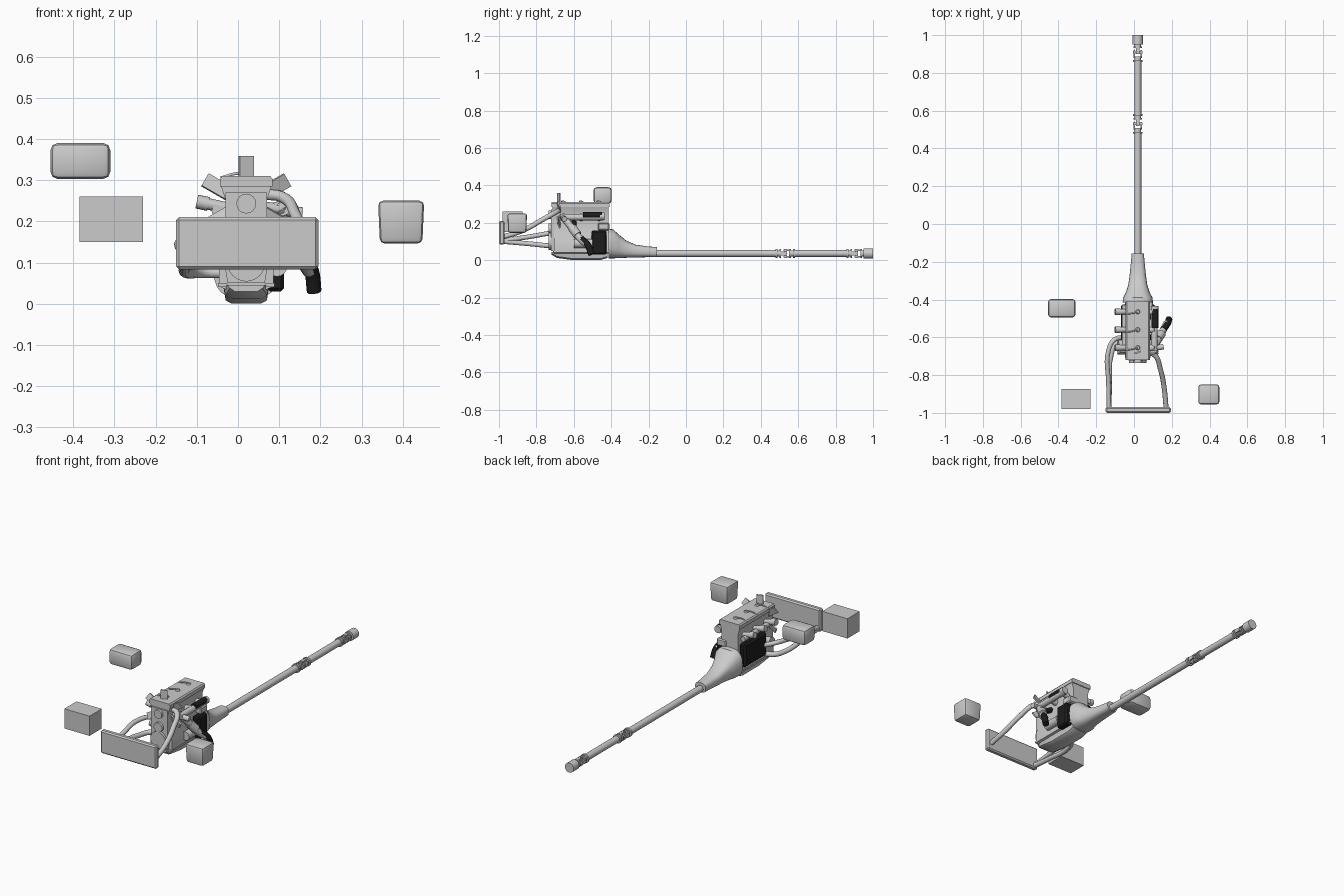
import bpy, bmesh, math
from mathutils import Vector, Matrix

if "Cube" in bpy.data.objects:
    bpy.data.objects.remove(bpy.data.objects["Cube"])

CX = 0.02          # engine centre line
SZ = 0.036         # drive shaft height
black = bpy.data.materials.new("black_rubber")
black.diffuse_color = (0.012, 0.012, 0.012, 1)
black.use_nodes = True
black.node_tree.nodes["Principled BSDF"].inputs["Base Color"].default_value = black.diffuse_color

def finish(name, bm, mat=None, smooth=True):
    bmesh.ops.recalc_face_normals(bm, faces=bm.faces)
    me = bpy.data.meshes.new(name)
    bm.to_mesh(me)
    bm.free()
    ob = bpy.data.objects.new(name, me)
    bpy.context.collection.objects.link(ob)
    if mat:
        me.materials.append(mat)
    if smooth:
        bpy.ops.object.select_all(action='DESELECT')
        ob.select_set(True)
        bpy.context.view_layer.objects.active = ob
        bpy.ops.object.shade_smooth_by_angle(angle=math.radians(35))
    return ob

def box(name, x, y, z, bevel=0, mat=None, seg=1, bottom=1.0):
    """Box from ranges; bottom < 1 tapers the lower face."""
    bm = bmesh.new()
    bmesh.ops.create_cube(bm, size=1)
    c = [(a[0] + a[1]) / 2 for a in (x, y, z)]
    s = [a[1] - a[0] for a in (x, y, z)]
    for v in bm.verts:
        k = bottom if v.co.z < 0 else 1
        v.co = Vector((c[0] + v.co.x * s[0] * k, c[1] + v.co.y * s[1] * k, c[2] + v.co.z * s[2]))
    if bevel:
        bmesh.ops.bevel(bm, geom=bm.edges[:], offset=bevel, segments=seg, affect='EDGES', profile=0.5)
    return finish(name, bm, mat)

def rod(name, a, b, r, r2=None, mat=None, n=16):
    a, b = Vector(a), Vector(b)
    d = b - a
    bm = bmesh.new()
    m = Matrix.Translation((a + b) / 2) @ d.to_track_quat('Z', 'Y').to_matrix().to_4x4()
    bmesh.ops.create_cone(bm, cap_ends=True, segments=n, radius1=r,
                          radius2=r if r2 is None else r2, depth=d.length, matrix=m)
    return finish(name, bm, mat)

def loft(name, rings, mat=None):
    bm = bmesh.new()
    vs = [[bm.verts.new(p) for p in ring] for ring in rings]
    n = len(vs[0])
    for a, b in zip(vs, vs[1:]):
        for i in range(n):
            bm.faces.new((a[i], a[(i + 1) % n], b[(i + 1) % n], b[i]))
    bm.faces.new(vs[0])
    bm.faces.new(vs[-1])
    return finish(name, bm, mat)

def hose(name, pts, r, mat=None):
    cu = bpy.data.curves.new(name, 'CURVE')
    cu.dimensions = '3D'
    cu.bevel_depth, cu.bevel_resolution, cu.resolution_u = r, 3, 6
    cu.use_fill_caps = True
    sp = cu.splines.new('BEZIER')
    sp.bezier_points.add(len(pts) - 1)
    for p, co in zip(sp.bezier_points, pts):
        p.co = co
        p.handle_left_type = p.handle_right_type = 'AUTO'
    ob = bpy.data.objects.new(name, cu)
    bpy.context.collection.objects.link(ob)
    if mat:
        cu.materials.append(mat)
    return ob

def extrude_y(name, half, y0, y1, mat=None):
    """Mirror a half profile (x, z) about the engine line and extrude along y."""
    prof = [(CX + x, z) for x, z in half] + [(CX - x, z) for x, z in reversed(half)]
    return loft(name, [[(x, y, z) for x, z in prof] for y in (y0, y1)], mat)

# engine block, head and oil pan
extrude_y("engine_block", [(.05, .035), (.066, .042), (.066, .10), (.05, .14), (.05, .21)], -.705, -.415)
extrude_y("cylinder_head", [(.05, .20), (.05, .25), (.061, .285)], -.715, -.415)
extrude_y("valve_cover", [(.064, .284), (.064, .303), (.058, .31)], -.72, -.41)
extrude_y("timing_cover", [(.045, .05), (.05, .08), (.05, .27)], -.722, -.70)
pan = []
for y, k, zb in ((-.72, .8, .03), (-.69, 1, .012), (-.6, 1, .0), (-.46, 1, .0), (-.42, .95, .012)):
    half = [(.035, zb), (.05, zb + .008), (.056, .045)]
    pan.append([(CX + s * x * k, y, z) for s, h in ((1, half), (-1, half[::-1])) for x, z in h])
loft("oil_pan", pan)
box("pan_rail", (CX - .068, CX + .068), (-.71, -.41), (.04, .05))

# front pulleys
rod("crank_pulley", (CX, -.735, .10), (CX, -.70, .10), .046, n=24)
rod("pump_pulley", (CX, -.735, .17), (CX, -.70, .17), .026, n=24)

# six-blade cooling fan, its tips showing around the head
for i in range(6):
    bm = bmesh.new()
    bmesh.ops.create_cube(bm, size=1)
    m = (Matrix.Translation((CX, -.68, .243)) @ Matrix.Rotation(i * math.pi / 3, 4, 'Y')
         @ Matrix.Translation((0, 0, .066)) @ Matrix.Rotation(.35, 4, 'Z')
         @ Matrix.Diagonal((.036, .008, .1, 1)))
    bmesh.ops.transform(bm, matrix=m, verts=bm.verts)
    finish("fan_blade", bm, smooth=False)
rod("fan_hub", (CX, -.735, .243), (CX, -.67, .243), .024)

# spark plugs, leads and side intake stubs, one set per cylinder
for y in (-.655, -.56, -.465):
    rod("spark_plug", (CX, y, .305), (CX, y, .317), .014, .010)
    hose("plug_lead", [(CX, y, .316), (CX - .03, y - .008, .315), (CX - .062, y - .012, .305)], .0035)
    rod("intake_stub", (CX - .045, y, .232), (CX - .115, y, .247), .014)
    rod("intake_collar", (CX - .092, y, .242), (CX - .12, y, .248), .017)
    rod("exhaust_stub", (CX + .045, y, .225), (CX + .09, y, .235), .016)
rod("intake_rail", (CX - .07, -.67, .225), (CX - .07, -.43, .225), .014)
rod("exhaust_rail", (CX + .088, -.67, .23), (CX + .088, -.44, .23), .017)
rod("exhaust_rail_shield", (CX + .092, -.55, .24), (CX + .092, -.45, .24), .017, mat=black)
rod("exhaust_rail_end", (CX + .09, -.46, .235), (CX + .09, -.435, .235), .02)

# exhaust downpipe with black sleeves
hose("downpipe", [(.10, -.66, .235), (.125, -.62, .185), (.15, -.57, .12), (.175, -.525, .08)], .019)
rod("downpipe_joint", (.125, -.61, .175), (.145, -.58, .135), .024)
hose("downpipe_sleeve", [(.155, -.56, .115), (.178, -.525, .08), (.185, -.505, .03)], .018, black)
rod("downpipe_bracket", (.07, -.60, .20), (.14, -.60, .16), .015, mat=black)
rod("front_outlet", (.06, -.665, .235), (.155, -.65, .22), .014)

# starter and side housings
box("starter_cover", (.07, .112), (-.505, -.425), (.03, .16), .008, black)
box("left_side_cover", (-.068, -.03), (-.62, -.425), (.07, .20), .01, black)
box("upper_mount", (.04, .10), (-.47, -.41), (.16, .2), .006)
rod("starter_motor", (.095, -.6, .09), (.095, -.5, .09), .024)
rod("oil_filter", (-.035, -.64, .13), (-.085, -.64, .14), .025)

# bell housing and gearbox tail
rings = []
for y, w, zb, zt in ((-.415, .08, .01, .168), (-.39, .078, .01, .165), (-.36, .062, .011, .138),
                     (-.32, .05, .013, .105), (-.27, .043, .015, .083), (-.2, .036, .016, .073),
                     (-.155, .032, .016, .07)):
    cz, h = (zb + zt) / 2, (zt - zb) / 2
    ring = []
    for i in range(24):
        c, s = math.cos(i * math.tau / 24), math.sin(i * math.tau / 24)
        q = lambda t: math.copysign(abs(t) ** .75, t)
        ring.append((CX + w * q(c), y, cz + h * q(s)))
    rings.append(ring)
loft("gearbox", rings)

# drive shaft in three sections with universal joints
def on_shaft(name, y0, y1, r):
    return rod(name, (CX, y0, SZ), (CX, y1, SZ), r, n=20)

for y0, y1 in ((-.16, .48), (.58, .86)):
    on_shaft("drive_shaft", y0, y1, .0185)
for yc in (.53, .91):
    for s in (-1, 1):
        on_shaft("joint_flange", yc + s * .052, yc + s * .042, .025)
        on_shaft("joint_neck", yc + s * .045, yc + s * .022, .017)
        on_shaft("joint_ring", yc + s * .031, yc + s * .023, .023)
        for t in (-1, 1):
            o = Vector((t * .018, 0, 0)) if s < 0 else Vector((0, 0, t * .018))
            p = Vector((CX, yc, SZ)) + o
            h = (.004, .010) if s < 0 else (.010, .004)
            ys = sorted((yc + s * .026, yc - s * .01))
            box("joint_fork", (p.x - h[0], p.x + h[0]), ys, (p.z - h[1], p.z + h[1]))
    rod("cross_pin", (CX - .024, yc, SZ), (CX + .024, yc, SZ), .007)
    rod("cross_pin", (CX, yc, SZ - .024), (CX, yc, SZ + .024), .007)
on_shaft("shaft_end_cap", .95, 1.0, .027)

# radiator and coolant hoses
box("radiator", (-.15, .195), (-1.0, -.97), (.083, .21), .007)
hose("upper_hose", [(.06, -.68, .265), (.105, -.69, .26), (.14, -.77, .215), (.16, -.87, .16),
                    (.17, -.975, .125)], .0135)
hose("lower_hose", [(-.02, -.62, .075), (-.09, -.63, .075), (-.123, -.70, .075), (-.13, -.84, .088),
                    (-.132, -.975, .10)], .0135)
hose("side_hose", [(-.04, -.605, .12), (-.10, -.61, .145), (-.135, -.67, .15), (-.135, -.84, .125),
                   (-.132, -.975, .105)], .0125)

# separate reservoirs and battery
box("expansion_tank", (-.455, -.31), (-.495, -.397), (.303, .39), .017, seg=2)
box("battery", (-.385, -.23), (-.98, -.873), (.15, .26))
box("washer_tank", (.34, .452), (-.955, -.85), (.146, .25), .012, seg=2, bottom=.92)
